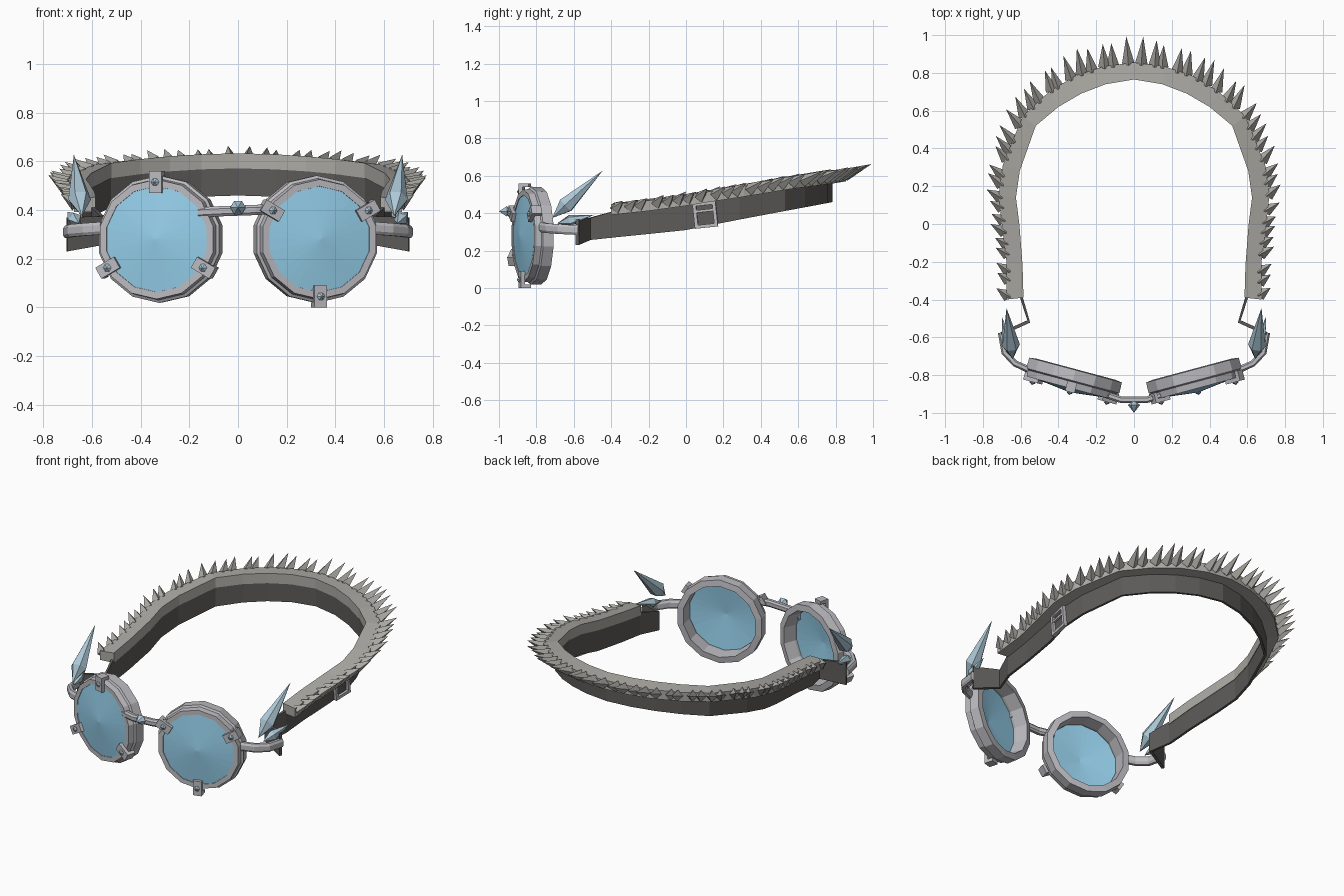
import bpy, bmesh, math, random
from mathutils import Vector, Matrix

if "Cube" in bpy.data.objects:
    bpy.data.objects.remove(bpy.data.objects["Cube"])

random.seed(4)


def material(name, rgb):
    m = bpy.data.materials.new(name)
    m.diffuse_color = (*rgb, 1)
    m.use_nodes = True
    m.node_tree.nodes["Principled BSDF"].inputs["Base Color"].default_value = m.diffuse_color
    return m


GLASS = material("blue_glass", (0.30, 0.62, 0.82))
CRYSTAL = material("pale_crystal", (0.42, 0.58, 0.68))
LEATHER = material("dark_leather", (0.11, 0.105, 0.10))
HIDE = material("hide", (0.42, 0.41, 0.38))
METAL = material("metal", (0.50, 0.50, 0.53))


def finish(bm, name, mat):
    bmesh.ops.recalc_face_normals(bm, faces=bm.faces)
    me = bpy.data.meshes.new(name)
    bm.to_mesh(me)
    bm.free()
    me.materials.append(mat)
    ob = bpy.data.objects.new(name, me)
    bpy.context.collection.objects.link(ob)
    return ob


def loft(bm, rings, closed=False, caps=True):
    """Skin a list of equal-sized vertex rings."""
    vs = [[bm.verts.new(p) for p in r] for r in rings]
    n = len(vs[0])
    for i in range(len(vs) if closed else len(vs) - 1):
        a, b = vs[i], vs[(i + 1) % len(vs)]
        for j in range(n):
            k = (j + 1) % n
            bm.faces.new((a[j], a[k], b[k], b[j]))
    if caps and not closed:
        bm.faces.new(vs[0])
        bm.faces.new(vs[-1])


def spike(bm, base, tip, radius, at, sides):
    """Double-ended point, widest at fraction `at` of its length."""
    base, tip = Vector(base), Vector(tip)
    axis = tip - base
    q = axis.to_track_quat('Z', 'Y')
    mid = base + axis * at
    ring = [bm.verts.new(mid + q @ Vector((radius * math.cos(t), radius * math.sin(t), 0)))
            for t in (math.tau * i / sides for i in range(sides))]
    a, b = bm.verts.new(base), bm.verts.new(tip)
    for i in range(sides):
        j = (i + 1) % sides
        bm.faces.new((ring[i], ring[j], b))
        bm.faces.new((ring[j], ring[i], a))


def box(bm, mat, centre, size):
    bmesh.ops.create_cube(bm, size=1, matrix=mat @ Matrix.Translation(centre) @ Matrix.Diagonal((*size, 1)))


def rod(name, pts, w, h):
    """Eight-sided bar along a mostly horizontal path."""
    pts = [Vector(p) for p in pts]
    bm, rings = bmesh.new(), []
    for i, p in enumerate(pts):
        t = pts[min(i + 1, len(pts) - 1)] - pts[max(i - 1, 0)]
        side = t.cross(Vector((0, 0, 1))).normalized()
        rings.append([p + side * (w / 2 * x) + Vector((0, 0, h / 2 * z)) for x, z in
                      ((1, .5), (.5, 1), (-.5, 1), (-1, .5), (-1, -.5), (-.5, -1), (.5, -1), (1, -.5))])
    loft(bm, rings)
    finish(bm, name, METAL)


def interp(table, y):
    if y <= table[0][0]:
        return table[0][1]
    for (a, u), (b, v) in zip(table, table[1:]):
        if y <= b:
            return u + (v - u) * (y - a) / (b - a)
    return table[-1][1]


# Eyepieces: rim, lens, clips, rivets
SEG = 14
RIM = ((.218, 0), (.246, 0), (.25, -.035), (.262, -.042), (.26, -.1), (.222, -.105), (.214, -.03))
for s, side in ((-1, "left"), (1, "right")):
    yaw = math.radians(15)
    n = Vector((s * math.sin(yaw), -math.cos(yaw), 0))
    up = Vector((0, 0, 1))
    M = Matrix((up.cross(n), up, n)).transposed().to_4x4()
    M.translation = (s * .335, -.87, .28)

    def at(r, t, d):
        return M @ Vector((r * math.cos(t), r * math.sin(t), d))

    angles = [math.pi / 2 + math.tau * i / SEG for i in range(SEG)]
    bm = bmesh.new()
    loft(bm, [[at(r, t, d) for r, d in RIM] for t in angles], closed=True)
    finish(bm, side + "_rim", METAL)

    bm = bmesh.new()
    LENS = 28
    edge = [math.tau * i / LENS for i in range(LENS)]
    loops = [[bm.verts.new(at(.222, t, d)) for t in edge] for d in (-.004, -.016)]
    tops = [bm.verts.new(at(0, 0, .022)), bm.verts.new(at(0, 0, .01))]
    for i in range(LENS):
        j = (i + 1) % LENS
        bm.faces.new((loops[0][i], loops[0][j], tops[0]))
        bm.faces.new((loops[1][j], loops[1][i], tops[1]))
        bm.faces.new((loops[0][i], loops[1][i], loops[1][j], loops[0][j]))
    finish(bm, side + "_lens", GLASS)

    clips, rivets = bmesh.new(), bmesh.new()
    for deg in (90, 210, 330):
        t = math.radians(deg + (180 if s > 0 else 0))
        R = M @ Matrix.Rotation(t, 4, 'Z')
        box(clips, R, (.235, 0, .009), (.09, .052, .022))
        box(clips, R, (.27, 0, -.016), (.02, .052, .04))
        spike(rivets, at(.235, t, .005), at(.235, t, .036), .017, .6, 6)
    finish(clips, side + "_clips", METAL)
    finish(rivets, side + "_clip_rivets", CRYSTAL)

    # Temple arm and crystals on it
    rod(side + "_arm", [(s * x, y, z) for x, y, z in
        ((.56, -.77, .325), (.63, -.738, .32), (.685, -.68, .315), (.703, -.575, .31))], .035, .052)
    bm = bmesh.new()
    spike(bm, (s * .642, -.715, .375), (s * .675, -.445, .628), .047, .27, 6)
    finish(bm, side + "_horn_crystal", CRYSTAL)
    bm = bmesh.new()
    spike(bm, (s * .655, -.69, .345), (s * .70, -.49, .392), .03, .35, 5)
    finish(bm, side + "_small_crystal", CRYSTAL)

# Nose bridge and its stud
rod("bridge", [(-.16, -.90, .39), (-.07, -.93, .395), (.07, -.93, .40), (.16, -.90, .405)], .035, .042)
bm = bmesh.new()
spike(bm, (0, -.93, .41), (0, -1.0, .41), .032, .4, 6)
finish(bm, "bridge_stud", CRYSTAL)

# Strap stations, right side front to back: inner x, y then outer x, y
HALF = [(.585, -.39, .675, -.40), (.59, -.22, .675, -.2), (.607, 0, .70, 0), (.625, .14, .717, .15),
        (.605, .28, .695, .31), (.52, .52, .59, .57), (.40, .62, .45, .70), (.28, .69, .31, .785),
        (.15, .74, .16, .835)]


def mirrored(half):
    return half + [(0, .765, 0, .855)] + [(-a, b, -c, d) for a, b, c, d in reversed(half)]


HIDE_Z = ((-.4, .39), (0, .44), (.3, .492), (.5, .528), (.77, .572))
BAND_Z = ((-.58, .23), (-.52, .258), (-.39, .27), (0, .31), (.3, .37), (.77, .46))

# Hide trim along the top
bm = bmesh.new()
rings = []
for a, b, c, d in mirrored(HALF):
    z = interp(HIDE_Z, b)
    rings.append([(a, b, z), (c, d, z), (c, d, z + .056), (a, b, z + .062)])
loft(bm, rings)
finish(bm, "hide_trim", HIDE)

# Thin leather band under the trim, bending out to the arms
band = [(.70, -.59, .706, -.573), (.55, -.522, .565, -.510)]
for a, b, c, d in HALF:
    v = Vector((c - a, d - b)).normalized()
    band.append((a + v.x * .003, b + v.y * .003, a + v.x * .018, b + v.y * .018))
bm = bmesh.new()
rings = []
for a, b, c, d in mirrored(band)[:len(band)] + [(0, .768, 0, .783)] + mirrored(band)[len(band) + 1:]:
    z0 = interp(BAND_Z, b)
    z1 = interp(((-.59, .37), (-.52, .375), (-.39, .41)), b) if b < -.38 else interp(HIDE_Z, b) + .02
    rings.append([(a, b, z0), (c, d, z0), (c, d, z1), (a, b, z1)])
loft(bm, rings)
finish(bm, "leather_band", LEATHER)

# Spikes along the outer edge of the trim
bm = bmesh.new()
outer = [Vector((c, d, interp(HIDE_Z, b) + .03)) for a, b, c, d in mirrored(HALF)]
lengths = [(q - p).length for p, q in zip(outer, outer[1:])]
COUNT = 52
for i in range(COUNT):
    left = sum(lengths) * (i + .5 + random.uniform(-.25, .25)) / COUNT
    k = 0
    while left > lengths[k]:
        left -= lengths[k]
        k += 1
    along = (outer[k + 1] - outer[k]).normalized()
    p = outer[k] + along * left
    out = Vector((along.y, -along.x, 0)).normalized()
    d = (out * .75 + Vector((0, .6, .6))).normalized()
    size = (.095 + .065 * max(0, min(1, (p.y - .1) / .7))) * random.uniform(.75, 1.0)
    if abs(p.x) < .06:
        size = .155
    spike(bm, p - out * .012, p + d * size, .033, .08, 4)
finish(bm, "trim_spikes", HIDE)

# Buckle on the right side of the band
bm = bmesh.new()
B = Matrix.Translation((.643, .103, .392)) @ Matrix.Rotation(math.radians(-6), 4, 'Z') @ Matrix.Rotation(math.radians(6), 4, 'X')
for k in (-1, 1):
    box(bm, B, (0, k * .053, 0), (.022, .018, .138))
    box(bm, B, (0, 0, k * .06), (.022, .106, .018))
box(bm, B, (0, 0, .022), (.014, .106, .014))
finish(bm, "buckle", METAL)
